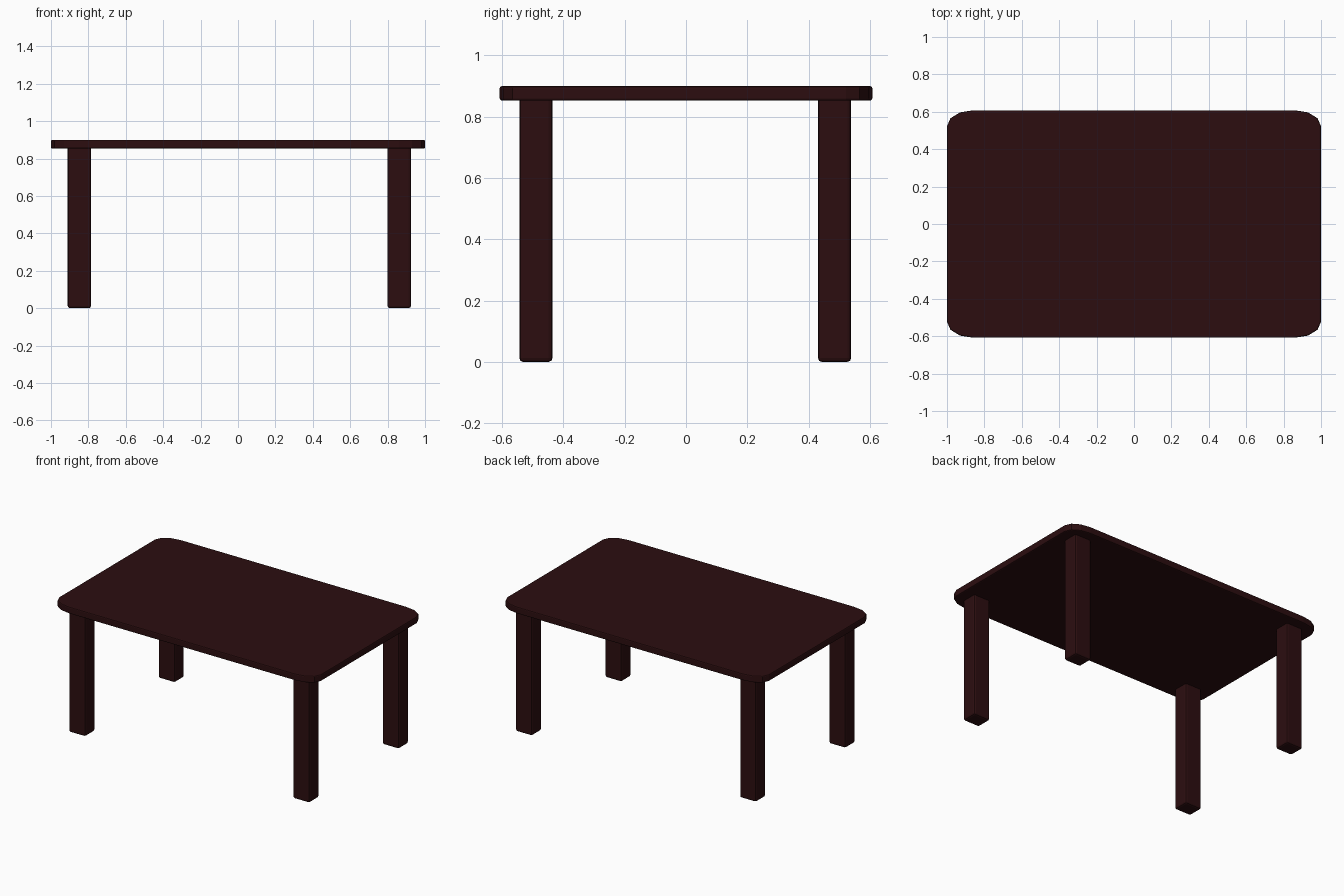
import bpy
import bmesh
from math import cos, sin, pi

cube = bpy.data.objects.get("Cube")
if cube:
    bpy.data.objects.remove(cube, do_unlink=True)

# Dark stained wood
wood = bpy.data.materials.new("dark_red_wood")
wood.use_nodes = True
colour = (0.025, 0.0042, 0.005, 1)
wood.diffuse_color = colour
wood.node_tree.nodes["Principled BSDF"].inputs["Base Color"].default_value = colour


def prism(name, outline, z0, z1):
    """Extrude a flat outline from z0 up to z1."""
    bm = bmesh.new()
    face = bm.faces.new([bm.verts.new((x, y, z0)) for x, y in outline])
    top = bmesh.ops.extrude_face_region(bm, geom=[face])["geom"]
    bmesh.ops.translate(bm, vec=(0, 0, z1 - z0),
                        verts=[v for v in top if isinstance(v, bmesh.types.BMVert)])
    bmesh.ops.recalc_face_normals(bm, faces=bm.faces)
    mesh = bpy.data.meshes.new(name)
    bm.to_mesh(mesh)
    bm.free()
    mesh.materials.append(wood)
    obj = bpy.data.objects.new(name, mesh)
    bpy.context.collection.objects.link(obj)
    return obj


def soften(obj, width, segments, angle):
    """Round the sharp edges."""
    bevel = obj.modifiers.new("soft_edges", "BEVEL")
    bevel.width = width
    bevel.segments = segments
    bevel.limit_method = "ANGLE"
    bevel.angle_limit = angle


# Table top with wide, slightly flattened corners
half_x, half_y, rx, ry, steps = 1.0, 0.608, 0.14, 0.085, 3
outline = []
for quarter, (sx, sy) in enumerate([(1, 1), (-1, 1), (-1, -1), (1, -1)]):
    for i in range(steps + 1):
        a = (quarter + i / steps) * pi / 2
        outline.append((sx * (half_x - rx) + rx * cos(a),
                        sy * (half_y - ry) + ry * sin(a)))
soften(prism("table_top", outline, 0.853, 0.9), 0.007, 2, pi / 3)

# Four square legs, slightly off centre
leg_x, leg_y = 0.0625, 0.054
for side, x in (("right", -0.848), ("left", 0.862)):
    for end, y in (("front", -0.49), ("back", 0.485)):
        square = [(x + sx * leg_x, y + sy * leg_y)
                  for sx, sy in [(1, 1), (-1, 1), (-1, -1), (1, -1)]]
        soften(prism(f"{end}_{side}_leg", square, 0, 0.865), 0.012, 2, pi / 6)
